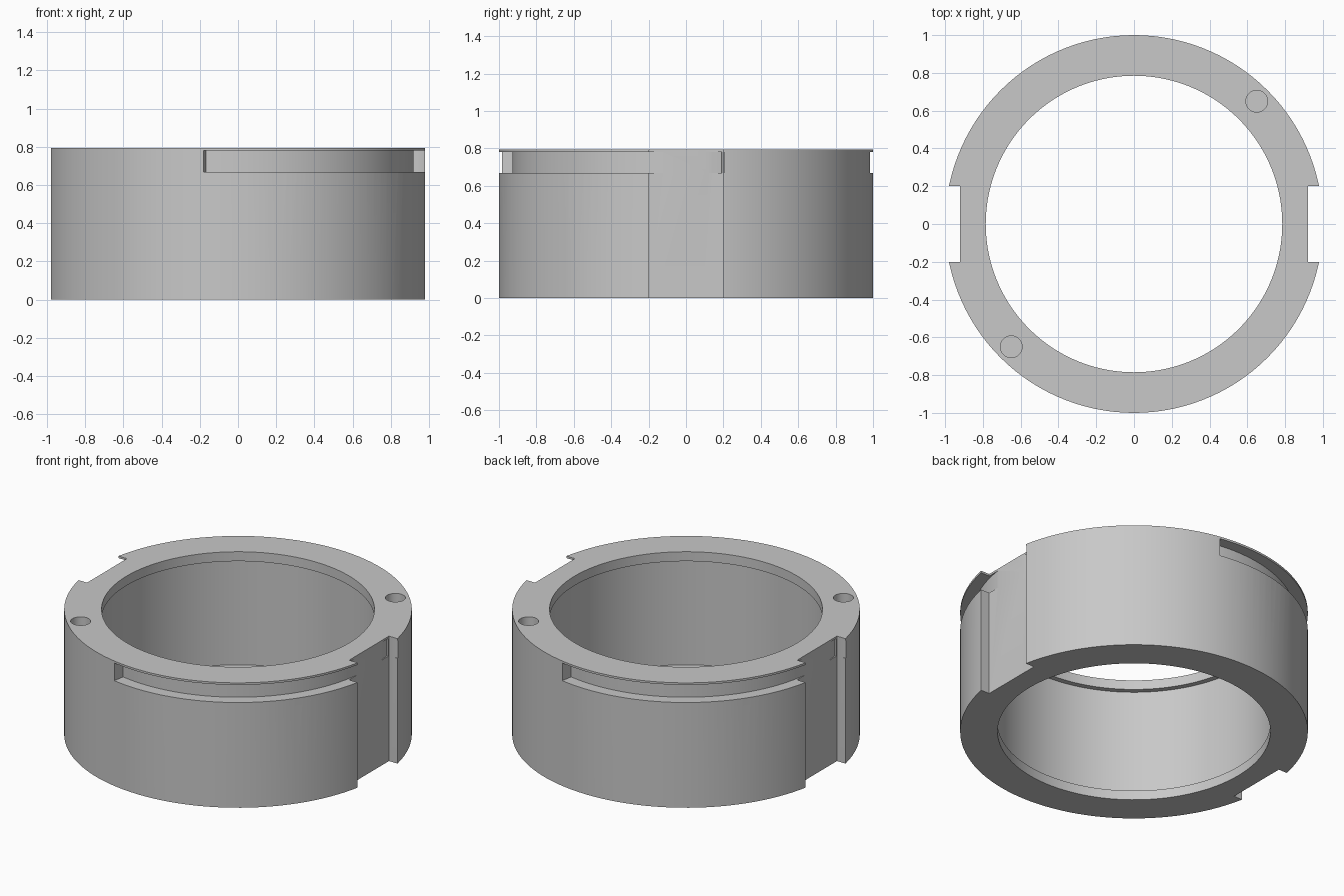
import bpy, bmesh, math
from mathutils import Matrix, Vector

cube = bpy.data.objects.get("Cube")
if cube:
    bpy.data.objects.remove(cube, do_unlink=True)

HEIGHT, OUTER, BORE, RECESS, LIP = 0.793, 1.0, 0.785, 0.818, 0.06
SEGMENTS = 120

grey = bpy.data.materials.new("plain grey")
grey.use_nodes = True
colour = (0.58, 0.58, 0.58, 1)
grey.diffuse_color = colour
grey.node_tree.nodes["Principled BSDF"].inputs["Base Color"].default_value = colour


def sweep(bm, profile, start, end, steps):
    """Sweep a closed (radius, z) profile about z; capped unless a full turn."""
    full = abs(end - start) >= 360
    count = steps if full else steps + 1
    rings = []
    for i in range(count):
        a = math.radians(start + (end - start) * i / steps)
        rings.append([bm.verts.new((r * math.cos(a), r * math.sin(a), z))
                      for r, z in profile])
    n = len(profile)
    for i in range(steps):
        a, b = rings[i], rings[(i + 1) % count]
        for j in range(n):
            k = (j + 1) % n
            bm.faces.new((a[j], b[j], b[k], a[k]))
    if not full:
        bm.faces.new(rings[0])
        bm.faces.new(rings[-1])


def finish(bm, name):
    bmesh.ops.recalc_face_normals(bm, faces=bm.faces)
    mesh = bpy.data.meshes.new(name)
    bm.to_mesh(mesh)
    bm.free()
    mesh.materials.append(grey)
    obj = bpy.data.objects.new(name, mesh)
    bpy.context.collection.objects.link(obj)
    return obj


# Ring body with a lip at each end of the bore
bm = bmesh.new()
sweep(bm, [(OUTER, 0), (OUTER, HEIGHT), (BORE, HEIGHT), (BORE, HEIGHT - LIP),
           (RECESS, HEIGHT - LIP), (RECESS, LIP), (BORE, LIP), (BORE, 0)],
      0, 360, SEGMENTS)
ring = finish(bm, "ring_body")

# Flat side notches
bm = bmesh.new()
for side in (-1, 1):
    bmesh.ops.create_cube(bm, size=1, matrix=Matrix.Translation((side * 1.07, 0, 0.4))
                          @ Matrix.Diagonal((0.3, 0.4, 1.2, 1)))
notches = finish(bm, "notch_cutter")

# Curved locking grooves, open into the notches
bm = bmesh.new()
for turn in (0, 180):
    sweep(bm, [(0.928, 0.668), (1.1, 0.668), (1.1, 0.78), (0.928, 0.78)],
          turn - 100.4, turn + 11.8, 40)
grooves = finish(bm, "groove_cutter")

# Blind pin holes in the top face
bm = bmesh.new()
for side in (-1, 1):
    bmesh.ops.create_cone(bm, cap_ends=True, segments=32, radius1=0.058,
                          radius2=0.058, depth=0.3,
                          matrix=Matrix.Translation((side * 0.65, side * 0.65, HEIGHT)))
holes = finish(bm, "pin_hole_cutter")

# Cut the body, then drop the cutters
bpy.ops.object.select_all(action='DESELECT')
bpy.context.view_layer.objects.active = ring
ring.select_set(True)
for cutter in (notches, grooves, holes):
    cutter.hide_render = True
    mod = ring.modifiers.new(cutter.name, 'BOOLEAN')
    mod.operation = 'DIFFERENCE'
    mod.solver = 'EXACT'
    mod.object = cutter
    bpy.ops.object.modifier_apply(modifier=mod.name)
    bpy.data.objects.remove(cutter, do_unlink=True)

bpy.ops.object.shade_smooth_by_angle(angle=math.radians(30))
